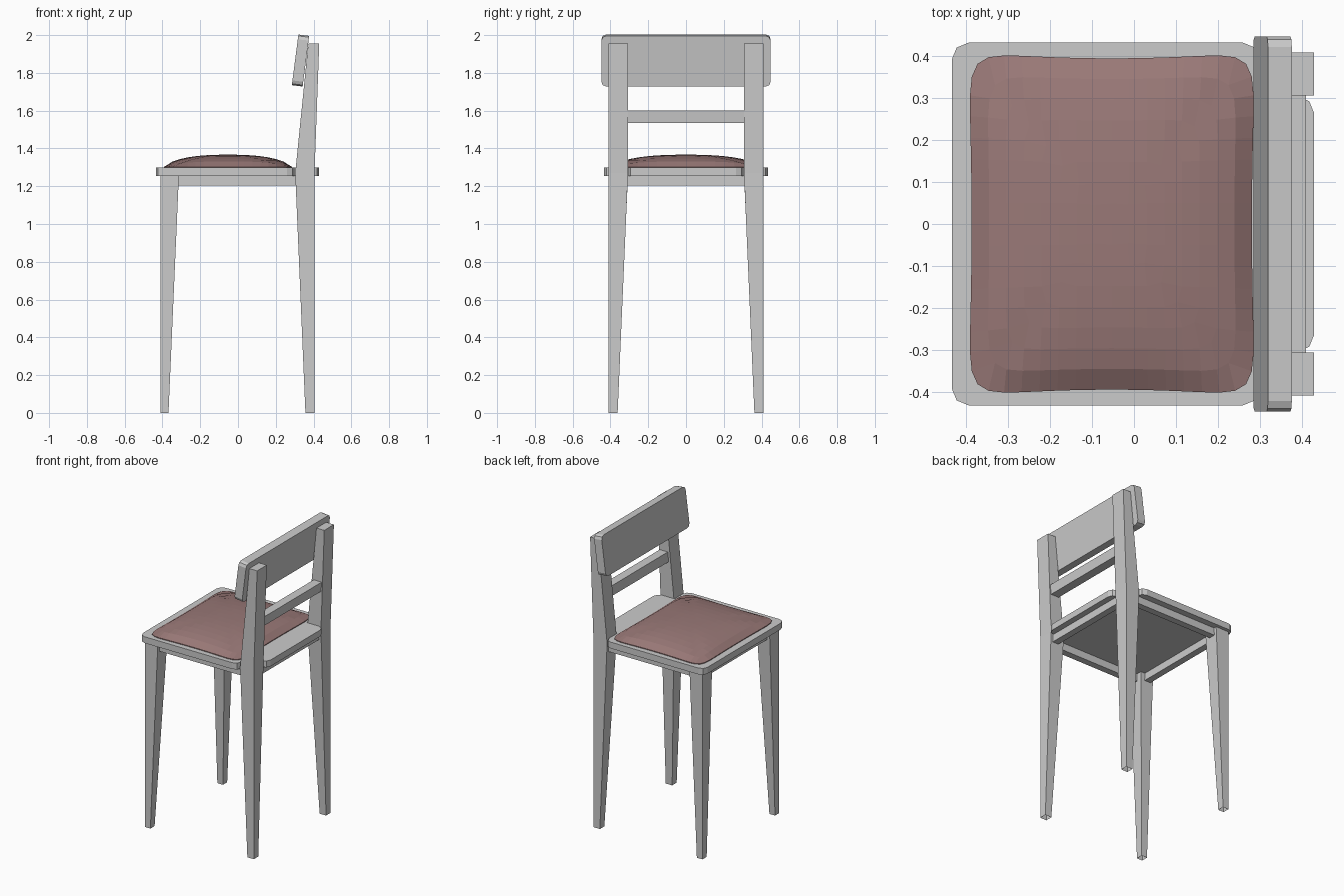
import bpy, bmesh
from mathutils import Vector

if "Cube" in bpy.data.objects:
    bpy.data.objects.remove(bpy.data.objects["Cube"])


def finish(bm, name):
    bmesh.ops.recalc_face_normals(bm, faces=bm.faces)
    me = bpy.data.meshes.new(name)
    bm.to_mesh(me)
    bm.free()
    ob = bpy.data.objects.new(name, me)
    bpy.context.collection.objects.link(ob)
    return ob


def loft(name, rings, open_bottom=False):
    """Join rings of equal point count with quads and cap the ends."""
    bm = bmesh.new()
    vs = [[bm.verts.new(p) for p in r] for r in rings]
    n = len(vs[0])
    for a, b in zip(vs, vs[1:]):
        for i in range(n):
            j = (i + 1) % n
            bm.faces.new((a[i], a[j], b[j], b[i]))
    if not open_bottom:
        bm.faces.new(vs[0])
    bm.faces.new(vs[-1])
    return finish(bm, name)


def rect(x0, x1, y0, y1, z):
    return [(x0, y0, z), (x1, y0, z), (x1, y1, z), (x0, y1, z)]


def box(name, x0, x1, y0, y1, z0, z1):
    return loft(name, [rect(x0, x1, y0, y1, z0), rect(x0, x1, y0, y1, z1)])


def rounded(corners):
    """Replace each (x, y, radius) corner by a two-segment round."""
    out = []
    for i, (x, y, r) in enumerate(corners):
        p = Vector((x, y))
        if r == 0:
            out.append(p)
            continue
        a = (Vector(corners[i - 1][:2]) - p).normalized() * r
        b = (Vector(corners[(i + 1) % len(corners)][:2]) - p).normalized() * r
        out += [p + a, p + (a + b) * 0.293, p + b]
    return out


# seat board, notched around the back legs
half = [(-0.435, 0.433, 0.04), (0.30, 0.433, 0.04), (0.30, 0.305, 0), (0.43, 0.305, 0.04)]
seat_outline = rounded(half + [(x, -y, r) for x, y, r in reversed(half)])
loft("seat", [[(p.x, p.y, z) for p in seat_outline] for z in (1.255, 1.298)])

# legs: outer faces straight, inner faces tapered, open at the feet
for s, side in ((1, "left"), (-1, "right")):
    o = 0.41 * s
    loft("front_leg_" + side, [rect(-0.41, -0.368, 0.365 * s, o, 0),
                               rect(-0.41, -0.313, 0.307 * s, o, 1.255)], True)
    loft("back_leg_" + side, [rect(0.357, 0.405, 0.362 * s, o, 0),
                              rect(0.303, 0.405, 0.307 * s, o, 1.27),
                              rect(0.372, 0.43, 0.307 * s, o, 1.955)], True)
    # side aprons
    ys = sorted((0.345 * s, 0.39 * s))
    box("side_apron_" + side, -0.32, 0.315, *ys, 1.205, 1.256)

# front and rear aprons
box("front_apron", -0.39, -0.345, -0.315, 0.315, 1.205, 1.256)
box("rear_apron", 0.345, 0.39, -0.315, 0.315, 1.205, 1.256)

# cross rail between the back posts, leaning with them
loft("back_rail", [rect(0.345, 0.405, -0.31, 0.31, 1.535),
                   rect(0.351, 0.411, -0.31, 0.31, 1.60)])

# leaning backrest panel with rounded corners
panel = rounded([(-0.448, 0, 0.025), (0.448, 0, 0.025), (0.448, 0.268, 0.025), (-0.448, 0.268, 0.025)])
loft("backrest", [[(x0 + 0.13 * p.y, p.x, z0 + p.y) for p in panel]
                  for x0, z0 in ((0.285, 1.735), (0.342, 1.728))])

# padded cushion: domed grid with rounded corners and slightly pinched sides
N = 16
bm = bmesh.new()
bmesh.ops.create_grid(bm, x_segments=N, y_segments=N, size=1)
for v in bm.verts:
    u, w = v.co.x, v.co.y
    m = max(abs(u), abs(w))
    f = max(0, 1 - abs(u) ** 2.5) ** 0.65 * max(0, 1 - abs(w) ** 2.5) ** 0.65
    if m > 1e-6:
        a, b = abs(u) / m, abs(w) / m
        k = (a ** 10 + b ** 10) ** -0.1
        u, w = u * k, w * k
    x = -0.053 + 0.345 * u * (1 - 0.03 * (1 - w * w))
    y = 0.412 * w * (1 - 0.04 * (1 - u * u))
    v.co = (x, y, 1.303 + 0.064 * f)
rim = [e for e in bm.edges if e.is_boundary]
skirt = bmesh.ops.extrude_edge_only(bm, edges=rim)["geom"]
for v in skirt:
    if isinstance(v, bmesh.types.BMVert):
        v.co.z = 1.29
bmesh.ops.holes_fill(bm, edges=[e for e in bm.edges if e.is_boundary], sides=0)
cushion = finish(bm, "cushion")
mat = bpy.data.materials.new("cushion_fabric")
mat.diffuse_color = (0.32, 0.19, 0.185, 1)
mat.use_nodes = True
mat.node_tree.nodes["Principled BSDF"].inputs["Base Color"].default_value = mat.diffuse_color
cushion.data.materials.append(mat)
